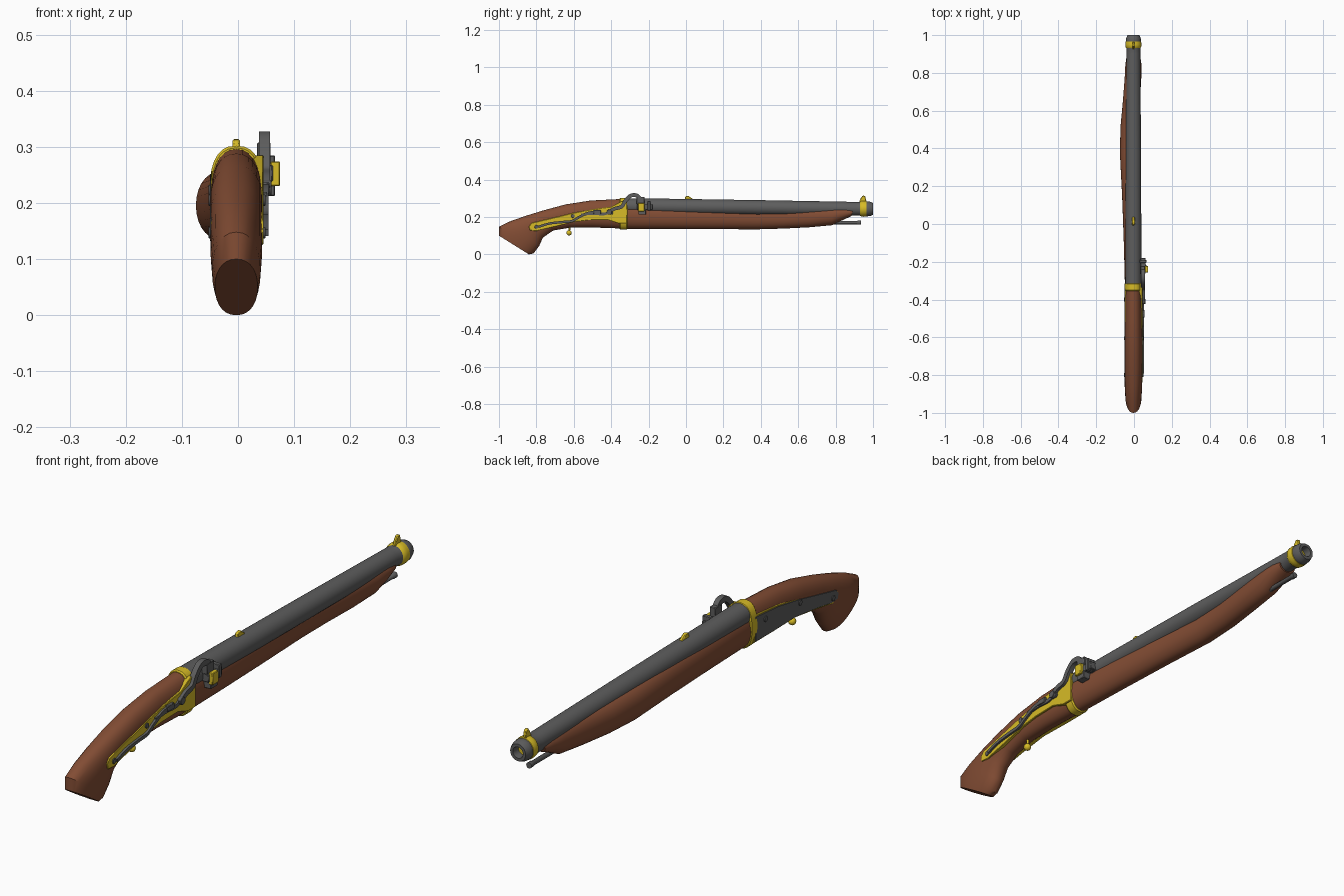
import bpy, bmesh, math
from mathutils import Vector

if "Cube" in bpy.data.objects:
    bpy.data.objects.remove(bpy.data.objects["Cube"])

CX = -0.003  # centre line of barrel and stock


def material(name, rgb):
    m = bpy.data.materials.new(name)
    m.diffuse_color = (*rgb, 1)
    m.use_nodes = True
    m.node_tree.nodes["Principled BSDF"].inputs["Base Color"].default_value = m.diffuse_color
    return m


WOOD = material("wood", (0.23, 0.075, 0.035))
BRASS = material("brass", (0.68, 0.50, 0.02))
STEEL = material("steel", (0.11, 0.11, 0.11))


def finish(bm, name, mat, angle=35):
    bmesh.ops.recalc_face_normals(bm, faces=bm.faces)
    me = bpy.data.meshes.new(name)
    bm.to_mesh(me)
    bm.free()
    ob = bpy.data.objects.new(name, me)
    bpy.context.collection.objects.link(ob)
    me.materials.append(mat)
    bpy.ops.object.select_all(action='DESELECT')
    ob.select_set(True)
    bpy.context.view_layer.objects.active = ob
    bpy.ops.object.shade_smooth_by_angle(angle=math.radians(angle))
    return ob


def loft(name, sections, mat, n=28, power=1.0):
    """Skin oval sections given as (top y, top z, bottom y, bottom z, half width, centre x)."""
    bm = bmesh.new()
    rings = []
    for ty, tz, by, bz, w, cx in sections:
        ring = []
        for i in range(n):
            a = 2 * math.pi * i / n
            s, c = math.sin(a), math.cos(a)
            s = math.copysign(abs(s) ** power, s)
            c = math.copysign(abs(c) ** power, c)
            t = (1 - c) / 2
            ring.append(bm.verts.new((cx + w * s, ty + (by - ty) * t, tz + (bz - tz) * t)))
        rings.append(ring)
    for r0, r1 in zip(rings, rings[1:]):
        for i in range(n):
            j = (i + 1) % n
            bm.faces.new((r0[i], r0[j], r1[j], r1[i]))
    bm.faces.new(rings[0])
    bm.faces.new(rings[-1])
    return finish(bm, name, mat)


def axis_z(y):  # barrel axis drops slightly towards the muzzle
    return 0.258 - 0.0115 * (y + 0.3)


def tube(name, rings, mat):
    return loft(name, [(y, axis_z(y) + r, y, axis_z(y) - r, r, CX) for y, r in rings], mat, 32)


def smooth_path(pts, steps=5):
    p = [Vector(q) for q in pts]
    p = [2 * p[0] - p[1]] + p + [2 * p[-1] - p[-2]]
    out = []
    for a, b, c, d in zip(p, p[1:], p[2:], p[3:]):
        for k in range(steps):
            t = k / steps
            out.append(0.5 * (2 * b + (c - a) * t + (2 * a - 5 * b + 4 * c - d) * t * t
                              + (3 * b - a - 3 * c + d) * t ** 3))
    return out + [p[-2]]


def slab(name, outline, x0, x1, mat, bevel=0.002):
    """Flat plate with a (y, z) outline, from x0 to x1."""
    bm = bmesh.new()
    f = bm.faces.new([bm.verts.new((x0, y, z)) for y, z in outline])
    new = bmesh.ops.extrude_face_region(bm, geom=[f])["geom"]
    bmesh.ops.translate(bm, vec=(x1 - x0, 0, 0),
                        verts=[v for v in new if isinstance(v, bmesh.types.BMVert)])
    ob = finish(bm, name, mat)
    if bevel:
        mod = ob.modifiers.new("bevel", 'BEVEL')
        mod.width, mod.segments = bevel, 1
    return ob


def ribbon(name, pts, w0, w1, x0, x1, mat):
    """Curved flat bar along a (y, z) path with half width w0 to w1."""
    p = smooth_path(pts)
    left, right = [], []
    for i, q in enumerate(p):
        d = (p[min(i + 1, len(p) - 1)] - p[max(i - 1, 0)]).normalized()
        w = w0 + (w1 - w0) * i / (len(p) - 1)
        nrm = Vector((-d.y, d.x)) * w
        left.append(q + nrm)
        right.append(q - nrm)
    return slab(name, left + right[::-1], x0, x1, mat, 0)


def box(name, x, y, z, mat):
    return slab(name, [(y[0], z[0]), (y[1], z[0]), (y[1], z[1]), (y[0], z[1])], *x, mat)


def disc(name, y, z, r, x0, x1, mat):
    pts = [(y + r * math.cos(k * math.pi / 8), z + r * math.sin(k * math.pi / 8)) for k in range(16)]
    return slab(name, pts, x0, x1, mat, 0.001)


# Curved grip with slanted butt
loft("grip", [
    (-1.0, .10, -.84, .0, .038, CX), (-1.0, .148, -.815, .005, .043, CX),
    (-.94, .177, -.785, .045, .046, CX), (-.86, .205, -.765, .09, .046, CX),
    (-.77, .233, -.71, .128, .046, CX), (-.645, .267, -.62, .143, .046, CX),
    (-.51, .288, -.5, .144, .045, CX), (-.33, .297, -.33, .138, .045, CX)], WOOD, power=0.9)

# Fore stock, bowed to the left
loft("fore_stock", [
    (-.33, .275, -.33, .137, .045, CX), (-.1, .268, -.1, .136, .045, -.009),
    (.15, .262, .15, .135, .045, -.018), (.38, .257, .38, .134, .046, -.029),
    (.52, .257, .52, .138, .046, -.025), (.66, .26, .66, .145, .045, -.013),
    (.78, .26, .78, .156, .044, -.005), (.85, .255, .83, .180, .043, CX),
    (.895, .245, .885, .205, .036, CX)], WOOD, power=0.95)

# Barrel with flared muzzle and bore
tube("barrel", [(-.335, .042), (-.1, .042), (.4, .040), (.9, .0365), (.955, .0365), (.962, .040),
                (.982, .039), (1.0, .032), (1.0, .021), (.985, .019), (.75, .019)], STEEL)
tube("muzzle_ring", [(.93, .036), (.936, .041), (.95, .0425), (.965, .041), (.97, .036)], BRASS)

# Breech band around barrel and stock
loft("breech_band", [(y, .300 + d, y, .134 - d, .046 + d, CX) for y, d in
                     [(-.355, -.002), (-.35, .002), (-.318, .002), (-.313, -.002)]], BRASS, power=0.8)

# Sights
slab("front_sight", [(.925, .278), (.935, .302), (.945, .315), (.958, .312), (.966, .278)],
     CX - .006, CX + .006, BRASS, 0.003)
slab("rear_sight", [(-.008, .29), (-.004, .31), (.012, .314), (.045, .29)],
     CX - .007, CX + .007, BRASS, 0.003)

# Ramrod
loft("ramrod", [(y, .170 + r, y, .170 - r, r, CX) for y, r in
                [(.70, .009), (.915, .009), (.918, .011), (.935, .011)]], STEEL, 16)

# Lock plates on both sides
plate = [(-.835, .128), (-.84, .15), (-.825, .168), (-.72, .193), (-.60, .222), (-.48, .245),
         (-.40, .255), (-.345, .285), (-.315, .285), (-.315, .165), (-.36, .165), (-.42, .185),
         (-.52, .183), (-.60, .173), (-.70, .148), (-.80, .125)]
slab("lock_plate", plate, .02, .0455, BRASS)
side = [(-.835, .128), (-.84, .15), (-.825, .168), (-.72, .193), (-.60, .222), (-.48, .245),
        (-.335, .258), (-.335, .155), (-.45, .155), (-.58, .158), (-.70, .142), (-.80, .125)]
slab("side_plate_rim", side, -.048, -.02, BRASS)
my, mz = -.585, .19
slab("side_plate", [(my + (y - my) * .975, mz + (z - mz) * .9) for y, z in side], -.050, -.03, STEEL, .001)
for i, (y, z) in enumerate([(-.80, .147), (-.605, .205), (-.40, .222)]):
    disc(f"side_screw_{i}", y, z, .010, -.053, -.04, STEEL)
    disc(f"lock_screw_{i}", y, z, .010, .04, .049, STEEL)

# Trigger with ball end
loft("trigger_stem", [(-.625, .18, -.615, .18, .005, CX), (-.63, .115, -.62, .115, .005, CX)], BRASS, 12)
loft("trigger_ball", [(-.625 + .014 * math.cos(a), .115 + .014 * math.sin(a),
                       -.625 + .014 * math.cos(a), .115 - .014 * math.sin(a), .014 * math.sin(a), CX)
                      for a in [math.pi * (k + .2) / 8.4 for k in range(9)]], BRASS, 16)

# Mainspring and serpentine lever on the right
ribbon("mainspring", [(-.79, .147), (-.73, .165), (-.66, .173), (-.61, .178), (-.57, .200),
                      (-.52, .222), (-.46, .228)], .006, .007, .044, .054, STEEL)
ribbon("sear_bar", [(-.56, .212), (-.50, .218), (-.44, .216), (-.405, .228)], .006, .008, .044, .052, STEEL)
box("tumbler_block", (.04, .056), (-.495, -.455), (.215, .237), STEEL)
ribbon("serpentine", [(-.42, .222), (-.385, .243), (-.345, .255), (-.325, .285), (-.295, .314),
                      (-.262, .314), (-.243, .292)], .009, .011, .037, .057, STEEL)
disc("serpentine_pivot", -.41, .226, .014, .04, .06, STEEL)
box("match_jaw", (.034, .058), (-.265, -.222), (.268, .308), STEEL)

# Flash pan with brass cover
box("pan", (.025, .062), (-.262, -.18), (.238, .268), STEEL)
box("pan_bracket", (.025, .066), (-.255, -.215), (.212, .242), STEEL)
box("pan_cover", (.058, .075), (-.257, -.222), (.230, .274), BRASS)
box("pan_fence", (.03, .066), (-.206, -.190), (.235, .285), STEEL)
